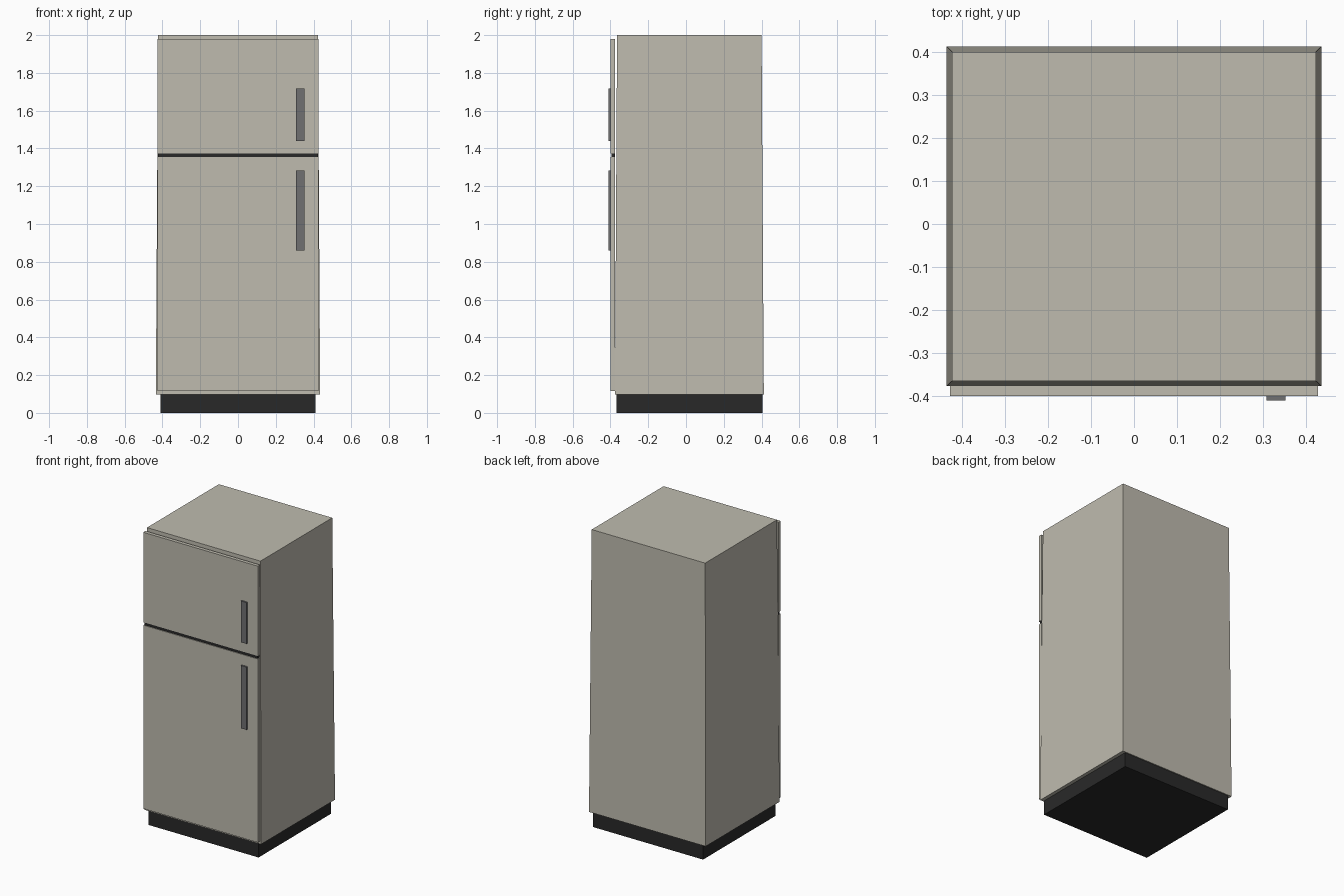
import bpy
import bmesh

if "Cube" in bpy.data.objects:
    bpy.data.objects.remove(bpy.data.objects["Cube"])


def material(name, rgb):
    mat = bpy.data.materials.new(name)
    mat.diffuse_color = (*rgb, 1.0)
    mat.use_nodes = True
    mat.node_tree.nodes["Principled BSDF"].inputs["Base Color"].default_value = mat.diffuse_color
    return mat


def box(name, x, y, z, mat, top_x=None, top_y=None):
    """Box from (min, max) ranges; optional top ranges make a tapered box."""
    bm = bmesh.new()
    bmesh.ops.create_cube(bm, size=1.0)
    for v in bm.verts:
        upper = v.co.z > 0
        rx = top_x if upper and top_x else x
        ry = top_y if upper and top_y else y
        v.co = (rx[v.co.x > 0], ry[v.co.y > 0], z[upper])
    mesh = bpy.data.meshes.new(name)
    bm.to_mesh(mesh)
    bm.free()
    mesh.materials.append(mat)
    obj = bpy.data.objects.new(name, mesh)
    bpy.context.collection.objects.link(obj)
    return obj


enamel = material("enamel", (0.52, 0.50, 0.43))
black = material("black_trim", (0.022, 0.022, 0.022))
grey = material("handle_grey", (0.16, 0.16, 0.165))

# Recessed plinth and slightly tapered cabinet
box("plinth", (-0.411, 0.411), (-0.368, 0.405), (0.0, 0.1), black)
box("cabinet", (-0.435, 0.435), (-0.376, 0.412), (0.098, 2.0), enamel,
    top_x=(-0.423, 0.423), top_y=(-0.365, 0.400))

# Doors with a dark seal between them
DOOR_X, DOOR_Y = (-0.427, 0.427), (-0.399, -0.375)
box("fridge_door", DOOR_X, DOOR_Y, (0.117, 1.354), enamel)
box("freezer_door", DOOR_X, DOOR_Y, (1.374, 1.98), enamel)
box("door_seal", (-0.423, 0.423), (-0.394, -0.375), (1.354, 1.374), black)

# Flat vertical handles
for name, z in (("fridge_handle", (0.86, 1.283)), ("freezer_handle", (1.44, 1.718))):
    box(name, (0.308, 0.352), (-0.410, -0.399), z, grey)
